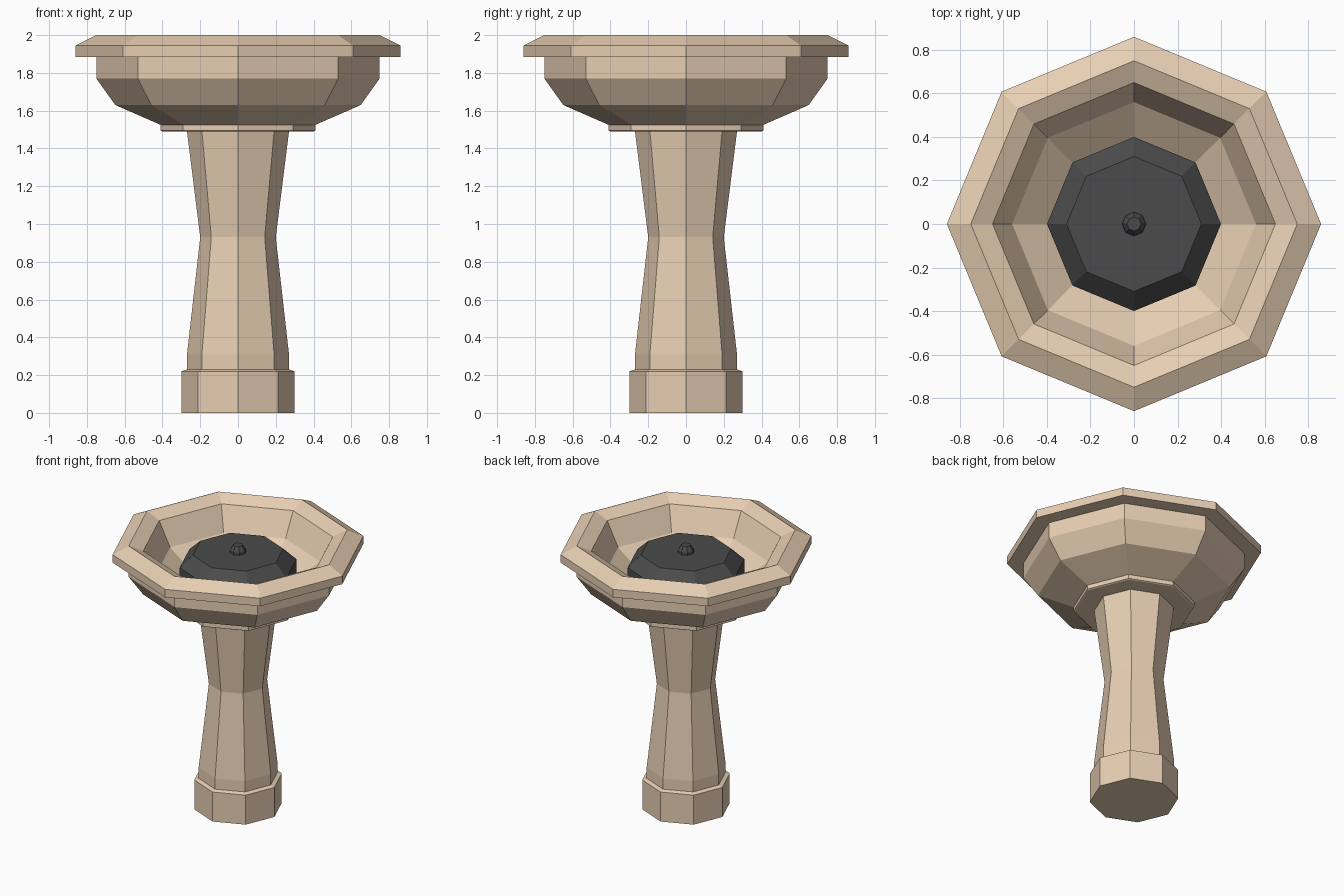
import bpy, bmesh
from math import cos, sin, pi

if "Cube" in bpy.data.objects:
    bpy.data.objects.remove(bpy.data.objects["Cube"])

SIDES = 8

def material(name, rgb):
    m = bpy.data.materials.new(name)
    m.diffuse_color = (*rgb, 1)
    m.use_nodes = True
    m.node_tree.nodes["Principled BSDF"].inputs["Base Color"].default_value = m.diffuse_color
    return m

def turned(name, profile, mat):
    """Eight-sided turned solid from (radius, height) pairs, capped at both ends."""
    bm = bmesh.new()
    rings = [[bm.verts.new((r * cos(2 * pi * i / SIDES), r * sin(2 * pi * i / SIDES), z))
              for i in range(SIDES)] for r, z in profile]
    for a, b in zip(rings, rings[1:]):
        for i in range(SIDES):
            j = (i + 1) % SIDES
            bm.faces.new((a[i], a[j], b[j], b[i]))
    bm.faces.new(rings[0][::-1])
    bm.faces.new(rings[-1])
    bmesh.ops.recalc_face_normals(bm, faces=bm.faces)
    me = bpy.data.meshes.new(name)
    bm.to_mesh(me)
    bm.free()
    me.materials.append(mat)
    ob = bpy.data.objects.new(name, me)
    bpy.context.collection.objects.link(ob)
    return ob

stone = material("stone", (0.80, 0.62, 0.45))
iron = material("dark_metal", (0.07, 0.07, 0.07))

# foot and waisted column
turned("foot", [(0.30, 0), (0.30, 0.22), (0.27, 0.23)], stone)
turned("column", [(0.27, 0.23), (0.27, 0.31), (0.20, 0.93), (0.27, 1.49)], stone)

# collar under the bowl
turned("collar", [(0.40, 1.49), (0.41, 1.495), (0.41, 1.525)], stone)

# bowl: outside, overhanging rim, then inside down to the floor
turned("bowl", [(0.41, 1.525), (0.65, 1.63), (0.75, 1.77), (0.75, 1.885),
                (0.86, 1.885), (0.86, 1.945), (0.75, 2.0),
                (0.65, 1.955), (0.56, 1.78), (0.40, 1.66)], stone)

# dark chamfered burner with a small knob
turned("burner", [(0.40, 1.66), (0.40, 1.81), (0.31, 1.895)], iron)
turned("burner_knob", [(0.055, 1.895), (0.055, 1.915), (0.032, 1.95)], iron)
